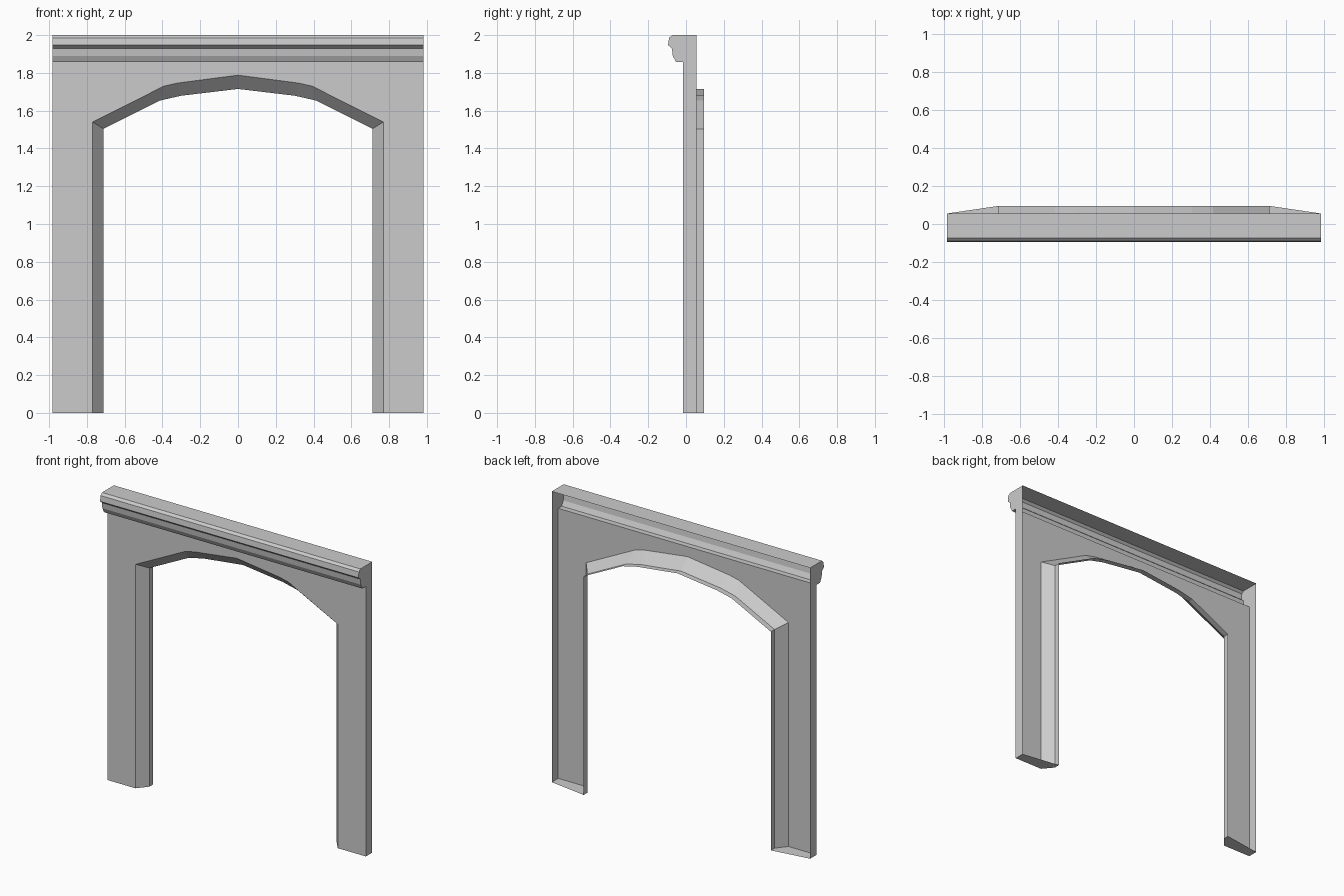
import bpy

if "Cube" in bpy.data.objects:
    bpy.data.objects.remove(bpy.data.objects["Cube"])

W = 0.983                                   # half width
FRONT, EDGE, BACK = -0.015, 0.055, 0.095    # depth of wall face, outer rim, inner rim


def make(name, polys):
    """Object from a list of polygons, each a list of points."""
    verts, faces, index = [], [], {}
    for poly in polys:
        face = []
        for p in poly:
            key = tuple(round(c, 4) for c in p)
            if key not in index:
                index[key] = len(verts)
                verts.append(key)
            face.append(index[key])
        faces.append(face)
    mesh = bpy.data.meshes.new(name)
    mesh.from_pydata(verts, [], faces)
    mesh.update()
    obj = bpy.data.objects.new(name, mesh)
    bpy.context.collection.objects.link(obj)
    return obj


def bridge(a, b):
    """Quads between two matching point rows."""
    return [[a[i], a[i + 1], b[i + 1], b[i]] for i in range(len(a) - 1)]


def arch(half, y):
    """Full opening outline, left foot to right foot, from its right half."""
    right = [(x, y, z) for x, z in half]
    left = [(-x, y, z) for x, z in half[:0:-1]]
    return left + right


# Opening outlines (apex to foot) at the wall face and at the reveal
outer_half = [(0, 1.788), (0.322, 1.746), (0.392, 1.73), (0.77, 1.54), (0.77, 0)]
inner_half = [(0, 1.715), (0.302, 1.679), (0.415, 1.653), (0.712, 1.504), (0.712, 0)]
face_ring = arch(outer_half, FRONT)
mid_ring = arch(inner_half, EDGE)
back_ring = arch(inner_half, BACK)

# Cornice section (y, z) from the rear top edge down to the wall face
cornice = [(EDGE, 2), (-0.074, 2), (-0.09, 1.985), (-0.095, 1.947), (-0.075, 1.93),
           (-0.07, 1.89), (-0.053, 1.857), (FRONT, 1.857)]

# Front wall: quads from the opening up to the cornice, plus the two legs
wall = []
for s in (-1, 1):
    def pt(x, z):
        return (s * x, FRONT, z)
    polys = [[pt(0.77, 0), pt(W, 0), pt(W, 1.54), pt(0.77, 1.54)],
             [pt(0.77, 1.54), pt(W, 1.54), pt(W, 1.857), pt(0.77, 1.857)]]
    for (x0, z0), (x1, z1) in zip(outer_half[:3], outer_half[1:4]):
        polys.append([pt(x0, z0), pt(x1, z1), pt(x1, 1.857), pt(x0, 1.857)])
    wall += polys if s > 0 else [p[::-1] for p in polys]
make("front_wall", wall)

# Splayed surround and straight inner reveal of the opening
make("arch_reveal", bridge(face_ring, mid_ring) + bridge(mid_ring, back_ring))

# Moulded cornice with the flat top
make("cornice", bridge([(-W, y, z) for y, z in cornice],
                       [(W, y, z) for y, z in cornice]))

# End walls follow the cornice section; the back stays open
ends, feet = [], []
foot = [(W, FRONT), (0.77, FRONT), (0.712, EDGE), (0.712, BACK), (W, EDGE)]
for s in (-1, 1):
    end = [(s * W, y, z) for y, z in cornice + [(FRONT, 0), (EDGE, 0)]]
    base = [(s * x, y, 0) for x, y in foot]
    ends.append(end if s > 0 else end[::-1])
    feet.append(base if s > 0 else base[::-1])
make("end_walls", ends)

# Bottom plates of the two legs
make("foot_plates", feet)
